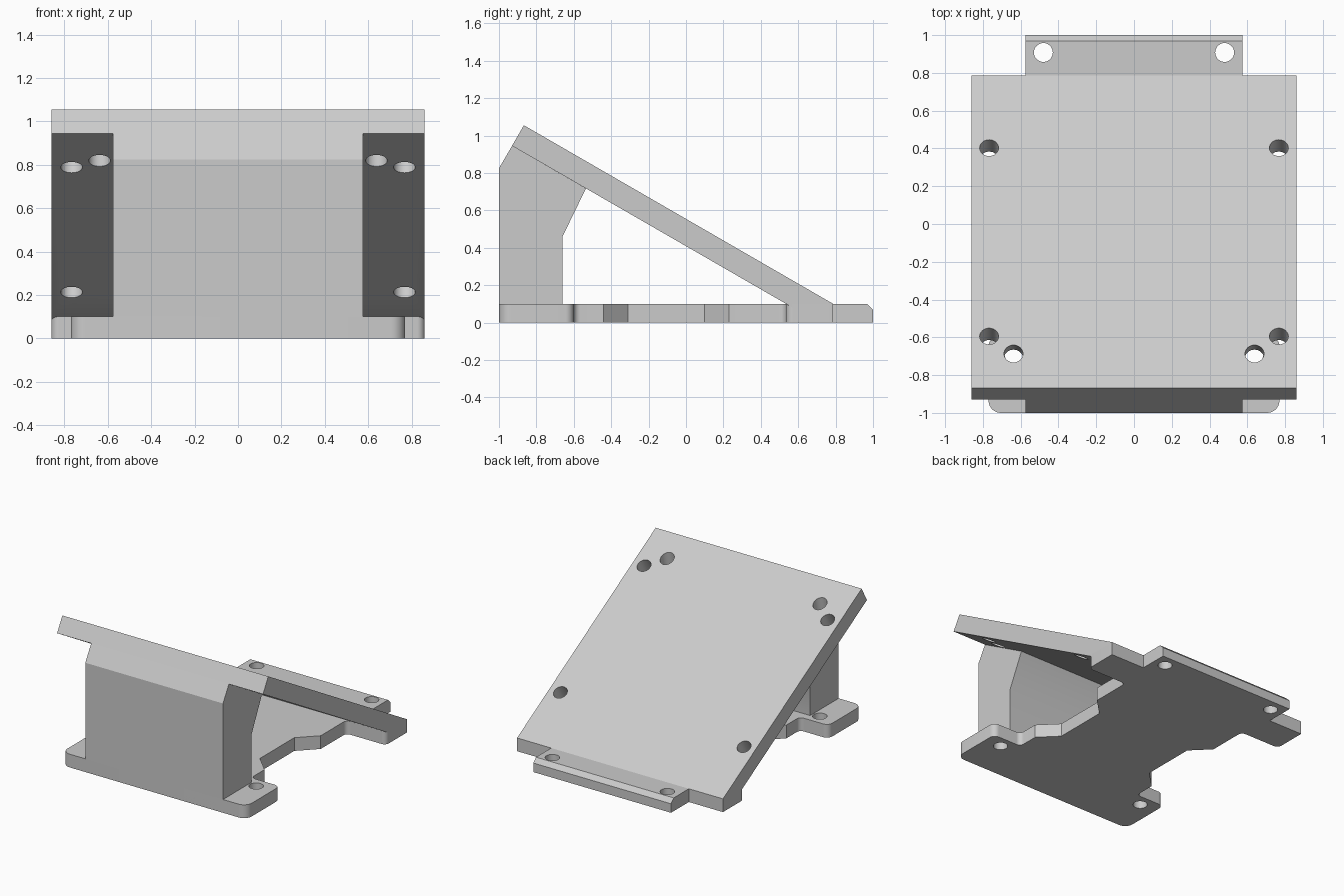
import bpy, bmesh, math
from mathutils import Vector, Matrix

cube = bpy.data.objects.get("Cube")
if cube:
    bpy.data.objects.remove(cube, do_unlink=True)

grey = bpy.data.materials.new("light_grey")
grey.use_nodes = True
grey.diffuse_color = (0.6, 0.6, 0.6, 1)
grey.node_tree.nodes["Principled BSDF"].inputs["Base Color"].default_value = (0.6, 0.6, 0.6, 1)


def make_object(name, bm):
    bmesh.ops.recalc_face_normals(bm, faces=bm.faces)
    mesh = bpy.data.meshes.new(name)
    bm.to_mesh(mesh)
    bm.free()
    mesh.materials.append(grey)
    obj = bpy.data.objects.new(name, mesh)
    bpy.context.collection.objects.link(obj)
    return obj


def extrude(points, offset):
    """Solid from a closed outline swept along offset."""
    bm = bmesh.new()
    face = bm.faces.new([bm.verts.new(p) for p in points])
    result = bmesh.ops.extrude_face_region(bm, geom=[face])
    moved = [v for v in result["geom"] if isinstance(v, bmesh.types.BMVert)]
    bmesh.ops.translate(bm, verts=moved, vec=offset)
    return bm


def side_solid(name, profile, half_width):
    """Solid from a (y, z) profile, centred on x."""
    return make_object(name, extrude([(-half_width, y, z) for y, z in profile],
                                     (2 * half_width, 0, 0)))


def rounded(corners, steps=8):
    """Replace each (x, y, radius) corner by a right-angle arc."""
    out = []
    for i, (x, y, r) in enumerate(corners):
        c = Vector((x, y))
        if r == 0:
            out.append(c)
            continue
        a = (Vector(corners[i - 1][:2]) - c).normalized() * r
        b = (Vector(corners[i + 1][:2]) - c).normalized() * r
        for k in range(steps + 1):
            t = math.pi / 2 * k / steps
            out.append(c + a * (1 - math.sin(t)) + b * (1 - math.cos(t)))
    return out


def drill(obj, holes, radius=0.05):
    """Cut mirrored round holes given as (centre, axis, length)."""
    bm = bmesh.new()
    for centre, axis, length in holes:
        turn = Vector((0, 0, 1)).rotation_difference(Vector(axis)).to_matrix().to_4x4()
        for side in (-1, 1):
            place = Matrix.Translation((side * centre[0], centre[1], centre[2])) @ turn
            bmesh.ops.create_cone(bm, cap_ends=True, segments=32, radius1=radius,
                                  radius2=radius, depth=length, matrix=place)
    cutter = make_object("hole_cutter", bm)
    cutter.hide_render = True
    mod = obj.modifiers.new("holes", "BOOLEAN")
    mod.operation = "DIFFERENCE"
    mod.solver = "EXACT"
    mod.object = cutter
    bpy.context.view_layer.objects.active = obj
    bpy.ops.object.modifier_apply(modifier=mod.name)
    bpy.data.objects.remove(cutter, do_unlink=True)


# Base plate: waisted outline with rounded ears and a rear tab
half = rounded([(0, -1, 0), (0.77, -1, 0.065), (0.77, -0.6, 0.045), (0.53, -0.6, 0.035),
                (0.53, -0.44, 0), (0.40, -0.31, 0), (0.40, 0.10, 0), (0.53, 0.23, 0),
                (0.53, 0.535, 0.035), (0.86, 0.535, 0.035), (0.86, 0.787, 0),
                (0.575, 0.787, 0), (0.575, 1, 0)])
outline = [(p.x, p.y, 0) for p in half] + [(-p.x, p.y, 0) for p in reversed(half[1:])]
bm = extrude(outline, (0, 0, 0.1))
lip = [e for e in bm.edges if all(v.co.z > 0.09 and v.co.y > 0.99 for v in e.verts)]
bmesh.ops.bevel(bm, geom=lip, offset=0.032, segments=1, affect="EDGES")
base = make_object("base_plate", bm)
up = (0, 0, 1)
drill(base, [((0.635, -0.69, 0.05), up, 0.4), ((0.48, 0.908, 0.05), up, 0.4)])

# Support block with a sloped gusset at the back
side_solid("support_block", [(-1, 0), (-1, 0.825), (-0.93, 0.945), (-0.535, 0.717),
                             (-0.66, 0.46), (-0.66, 0)], 0.575)

# Sloping top plate
plate = side_solid("sloping_plate", [(-0.93, 0.945), (-0.867, 1.055), (0.787, 0.1),
                                     (0.787, 0.08), (0.57, 0.08)], 0.86)
tilt = (0, 0.5, 0.866)
access = (0, 0.18, 0.98)
drill(plate, [((0.767, -0.625, 0.845), tilt, 0.4), ((0.767, 0.373, 0.27), tilt, 0.3),
              ((0.638, -0.699, 0.885), access, 0.4)])

# Smooth only the rounded walls
for obj in bpy.context.scene.objects:
    obj.select_set(obj.type == "MESH" and grey.name in obj.data.materials)
bpy.context.view_layer.objects.active = base
bpy.ops.object.shade_smooth_by_angle(angle=math.radians(30))
